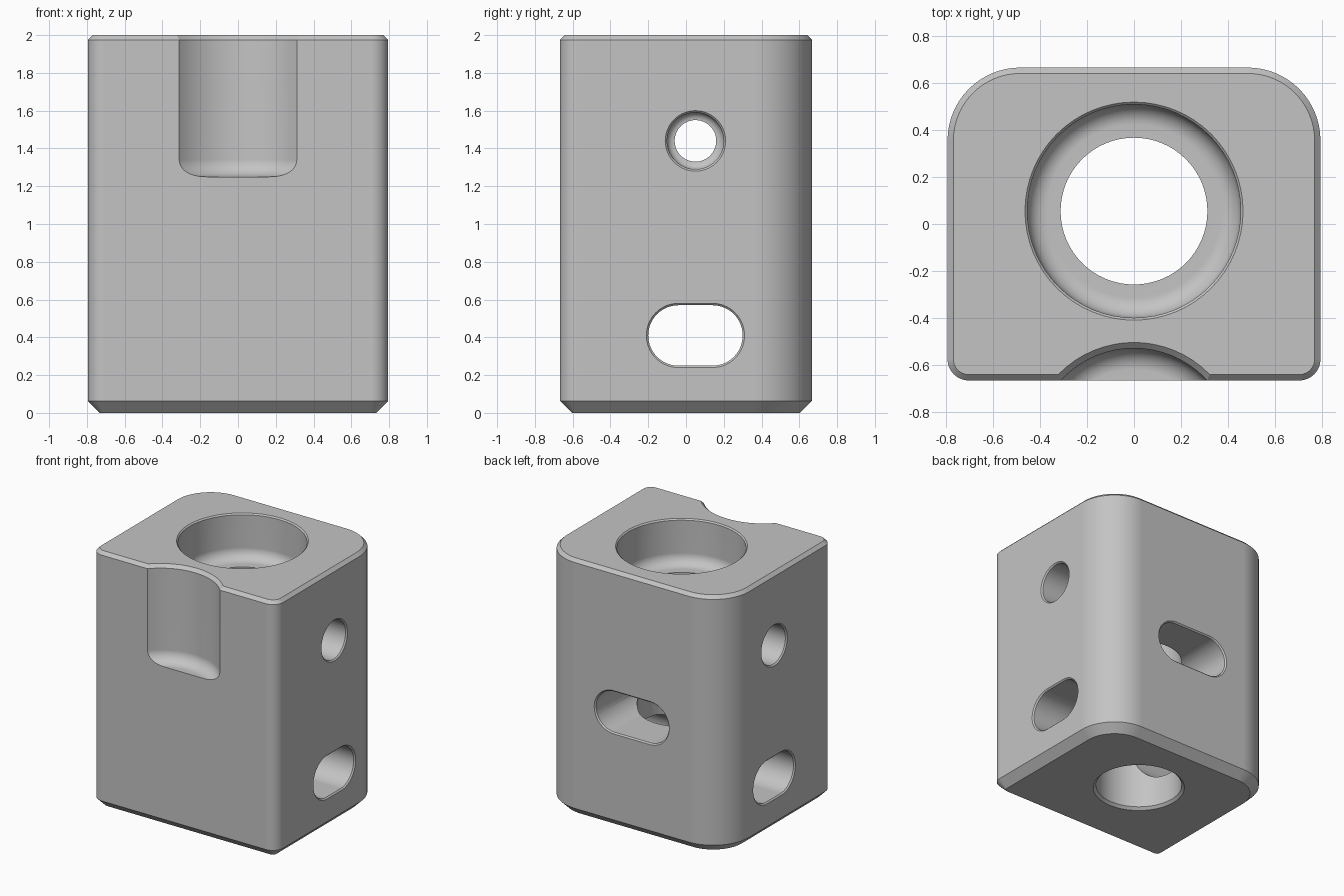
import bpy
import bmesh
from math import sin, cos, pi
from mathutils import Matrix, Vector

cube = bpy.data.objects.get("Cube")
if cube:
    bpy.data.objects.remove(cube, do_unlink=True)

STEPS = 16

grey = bpy.data.materials.new("machined grey")
grey.use_nodes = True
colour = (0.55, 0.55, 0.55, 1)
grey.diffuse_color = colour
grey.node_tree.nodes["Principled BSDF"].inputs["Base Color"].default_value = colour


def loft(name, corners, levels, matrix=Matrix()):
    """Stack rounded outlines: corners are (x, y, radius), levels (offset, height)."""
    bm = bmesh.new()
    rings = []
    for offset, height in levels:
        ring = []
        for i, (cx, cy, r) in enumerate(corners):
            for s in range(STEPS + 1):
                a = (i + s / STEPS) * pi / 2
                p = Vector((cx + (r + offset) * cos(a), cy + (r + offset) * sin(a), height))
                ring.append(bm.verts.new(matrix @ p))
        rings.append(ring)
    n = len(rings[0])
    for low, high in zip(rings, rings[1:]):
        for i in range(n):
            j = (i + 1) % n
            bm.faces.new((low[i], low[j], high[j], high[i]))
    bm.faces.new(rings[0][::-1])
    bm.faces.new(rings[-1])
    bmesh.ops.remove_doubles(bm, verts=bm.verts, dist=1e-5)
    bmesh.ops.recalc_face_normals(bm, faces=bm.faces)
    mesh = bpy.data.meshes.new(name)
    bm.to_mesh(mesh)
    bm.free()
    mesh.materials.append(grey)
    obj = bpy.data.objects.new(name, mesh)
    bpy.context.collection.objects.link(obj)
    return obj


def stadium(half_straight):
    h = half_straight
    return [(h, 0, 0), (-h, 0, 0), (-h, 0, 0), (h, 0, 0)]


def fillet(r, z, f, n=8):
    """Concave floor fillet from radius r at height z out to r + f."""
    return [(r + f * sin(t), z + f - f * cos(t)) for t in (i * pi / 2 / n for i in range(n + 1))]


def flare(r, face, chamfer):
    """Chamfered mouth, carried on a little past the surface."""
    return [(r, face - chamfer), (r + chamfer, face), (r + chamfer + 0.01, face + 0.01)]


def both_ends(half):
    return [(r, -h) for r, h in reversed(half)] + half


# Body: small front corners, large back corners, chamfered top and bottom
W, D, BIG, SMALL = 0.795, 0.667, 0.31, 0.09
outline = [(W - BIG, D - BIG, BIG), (BIG - W, D - BIG, BIG),
           (SMALL - W, SMALL - D, SMALL), (W - SMALL, SMALL - D, SMALL)]
block = loft("block", outline, [(-0.063, 0), (0, 0.063), (0, 1.975), (-0.025, 2)])

along_x = Matrix(((0, 0, 1), (1, 0, 0), (0, 1, 0))).to_4x4()
along_y = Matrix.Rotation(-pi / 2, 4, "X")
at = Matrix.Translation
AXIS_Y = 0.055

# Vertical through bore with filleted counterbore
bore = [(0.353, -0.02), (0.313, 0.02), (0.313, 1.65)] + fillet(0.37, 1.65, 0.085) + flare(0.455, 2, 0.01)
# Scooped front notch
notch = fillet(0.334, 1.25, 0.09) + flare(0.424, 2, 0.025)
# Cross hole with a counterbore at each side
cross = both_ends([(0.11, 0.49)] + fillet(0.11, 0.495, 0.04) + flare(0.15, W, 0.01))
# Slots
side_slot = both_ends(flare(0.16, W, 0.01))
back_slot = [(0.158, 0.05)] + flare(0.158, D, 0.01)

cutters = [
    loft("bore_cutter", stadium(0), bore, at((0, AXIS_Y, 0))),
    loft("notch_cutter", stadium(0), notch, at((0, -0.954, 0))),
    loft("cross_hole_cutter", stadium(0), cross, at((0, 0.05, 1.44)) @ along_x),
    loft("side_slot_cutter", stadium(0.09), side_slot, at((0, 0.05, 0.41)) @ along_x),
    loft("back_slot_cutter", stadium(0.155), back_slot, at((0, 0, 0.9)) @ along_y),
]

bpy.ops.object.select_all(action="DESELECT")
bpy.context.view_layer.objects.active = block
block.select_set(True)
for cutter in cutters:
    cutter.hide_render = True
    cut = block.modifiers.new(cutter.name, "BOOLEAN")
    cut.operation = "DIFFERENCE"
    cut.solver = "EXACT"
    cut.object = cutter
    bpy.ops.object.modifier_apply(modifier=cut.name)
for cutter in cutters:
    bpy.data.objects.remove(cutter, do_unlink=True)

# Smooth rounds, crisp machined edges
bpy.ops.object.shade_smooth_by_angle(angle=pi / 6)
weighted = block.modifiers.new("flat face normals", "WEIGHTED_NORMAL")
weighted.keep_sharp = True
